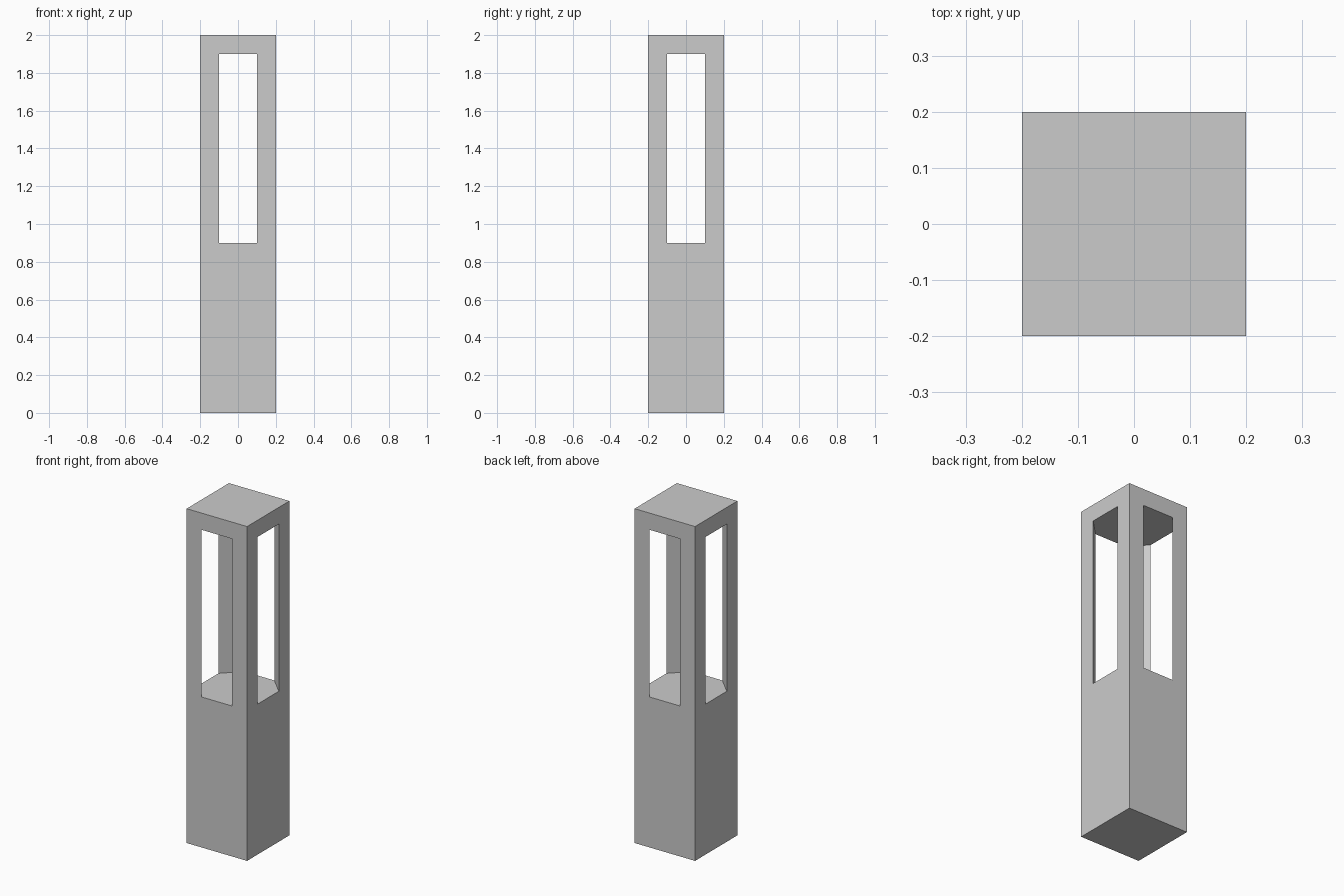
import bpy, bmesh

if "Cube" in bpy.data.objects:
    bpy.data.objects.remove(bpy.data.objects["Cube"])

HALF, OPEN = 0.2, 0.1                  # half width of the body and of the openings
Z_BASE, Z_SILL, Z_LINTEL, Z_TOP = 0.0, 0.9, 1.9, 2.0

# Corners anticlockwise; each post is a triangle: point before, corner, point after
CORNERS = [(-1, -1), (1, -1), (1, 1), (-1, 1)]


def post_triangle(cx, cy):
    along_x, along_y = (cx * OPEN, cy * HALF), (cx * HALF, cy * OPEN)
    first, last = (along_x, along_y) if cx * cy < 0 else (along_y, along_x)
    return [first, (cx * HALF, cy * HALF), last]


bm = bmesh.new()


def square(z):
    return [bm.verts.new((cx * HALF, cy * HALF, z)) for cx, cy in CORNERS]


def post_ring(z):
    return [[bm.verts.new((x, y, z)) for x, y in post_triangle(*c)] for c in CORNERS]


def block(outer, posts):
    """Solid block: outer square, four walls, and the octagon facing the opening."""
    bm.faces.new(outer)
    for i in range(4):
        j = (i + 1) % 4
        bm.faces.new([outer[i], outer[j], posts[j][1], posts[j][0],
                      posts[i][2], posts[i][1]])
    bm.faces.new([v for p in posts for v in (p[0], p[2])])


# Base below the openings and cap above them
sill, lintel = post_ring(Z_SILL), post_ring(Z_LINTEL)
block(square(Z_BASE), sill)
block(square(Z_TOP), lintel)

# Four triangular corner posts
for low, high in zip(sill, lintel):
    for i in range(3):
        j = (i + 1) % 3
        bm.faces.new([low[i], low[j], high[j], high[i]])

bmesh.ops.recalc_face_normals(bm, faces=bm.faces[:])
mesh = bpy.data.meshes.new("lantern_pillar")
bm.to_mesh(mesh)
bm.free()
bpy.context.collection.objects.link(bpy.data.objects.new("lantern_pillar", mesh))
